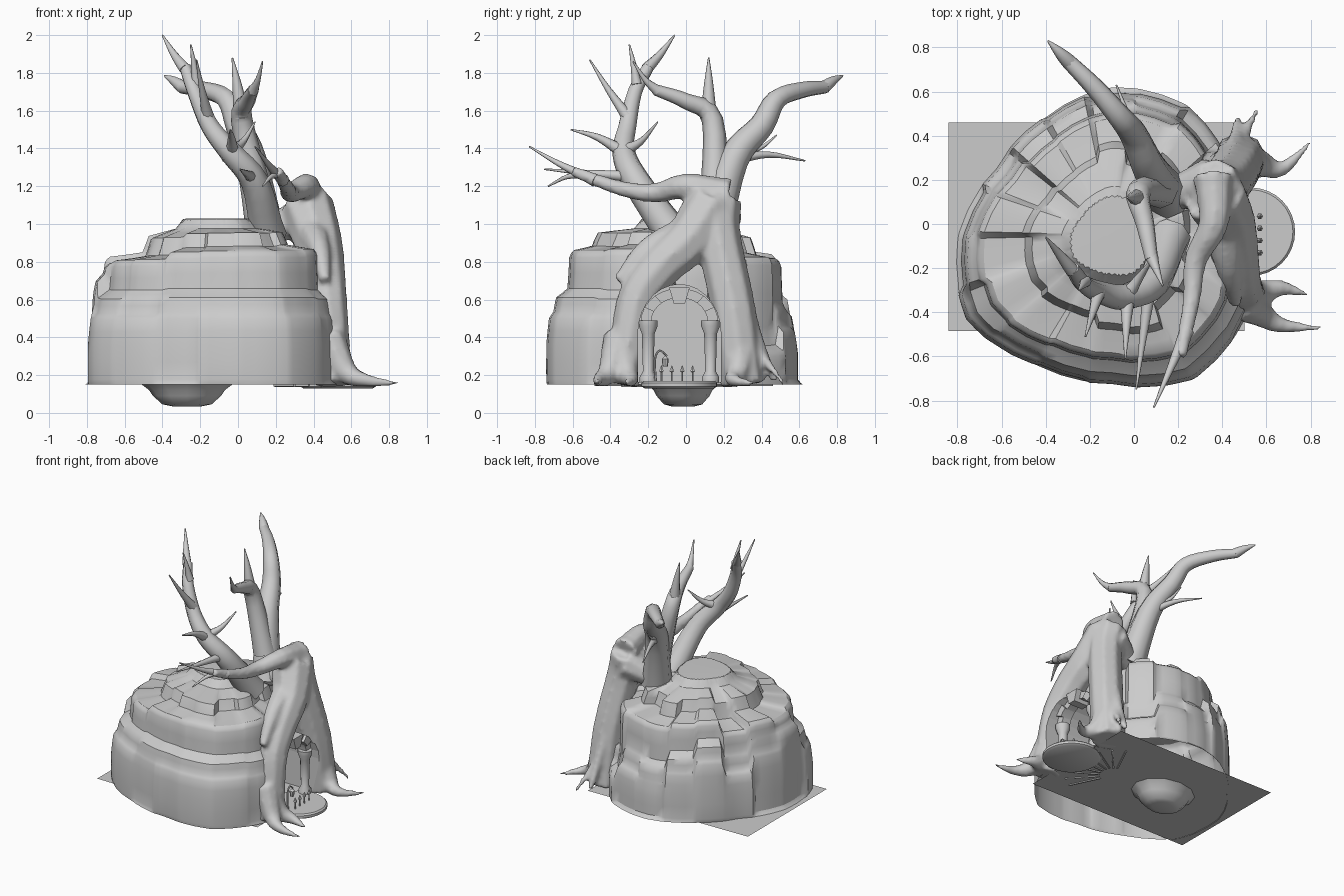
import bpy, bmesh, math, random
from mathutils import Vector

if "Cube" in bpy.data.objects:
    bpy.data.objects.remove(bpy.data.objects["Cube"])
random.seed(11)
YC = -.035  # middle of the doorway


def finish(name, bm, angle=35):
    bmesh.ops.recalc_face_normals(bm, faces=bm.faces)
    me = bpy.data.meshes.new(name)
    bm.to_mesh(me)
    bm.free()
    ob = bpy.data.objects.new(name, me)
    bpy.context.collection.objects.link(ob)
    bpy.ops.object.select_all(action='DESELECT')
    ob.select_set(True)
    bpy.context.view_layer.objects.active = ob
    if angle:
        bpy.ops.object.shade_smooth_by_angle(angle=math.radians(angle))
    return ob


def loft(bm, rings):
    rows = [[bm.verts.new(p) for p in r] for r in rings]
    n = len(rows[0])
    for a, b in zip(rows, rows[1:]):
        for i in range(n):
            bm.faces.new((a[i], a[(i + 1) % n], b[(i + 1) % n], b[i]))
    bm.faces.new(rows[0][::-1])
    bm.faces.new(rows[-1])


def tube(bm, r0, r1, *pts, sides=8, sub=4, power=1):
    """Limb through the points, tapering from r0 to r1."""
    P = [Vector(p) for p in pts]
    P = [2 * P[0] - P[1]] + P + [2 * P[-1] - P[-2]]
    path = []
    for a, b, c, d in zip(P, P[1:], P[2:], P[3:]):
        for k in range(sub):
            t = k / sub
            path.append(0.5 * (2*b + (c-a)*t + (2*a-5*b+4*c-d)*t*t + (3*b-a-3*c+d)*t**3))
    path.append(P[-2])
    rings, u = [], None
    for i, p in enumerate(path):
        t = (path[min(i+1, len(path)-1)] - path[max(i-1, 0)]).normalized()
        u = t.orthogonal() if u is None else u - t * u.dot(t)
        u.normalize()
        v = t.cross(u)
        r = r0 + (r1 - r0) * (i / (len(path) - 1)) ** power
        rings.append([p + r * (math.cos(q) * u + math.sin(q) * v)
                      for q in [2 * math.pi * k / sides for k in range(sides)]])
    loft(bm, rings)


def twig(bm, r, a, b, sag, power=.8):
    """Pointed side shoot from a to b, bowed by sag in height."""
    a, b = Vector(a), Vector(b)
    tube(bm, r, .004, a, a.lerp(b, .5) + Vector((0, 0, sag)), b, power=power)


def lathe(bm, x, y, prof, sides=12):
    loft(bm, [[(x + r*math.cos(2*math.pi*k/sides), y + r*math.sin(2*math.pi*k/sides), z)
               for k in range(sides)] for r, z in prof])


def arch(w, spring, top, n=14):
    return [(YC - w*math.cos(math.pi*k/n), spring + (top-spring)*math.sin(math.pi*k/n)) for k in range(n+1)]


# doorway cutter
bm = bmesh.new()
w = .22
prof = [(YC - w, .163)] + arch(w, .42, .68) + [(YC + w, .163)]
loft(bm, [[(x, y, z) for y, z in prof] for x in (.2, 1)])
cutter = finish("doorway_cutter", bm, 0)
cutter.hide_render = True
cutter.display_type = 'WIRE'


def cut(ob):
    m = ob.modifiers.new("doorway", 'BOOLEAN')
    m.object, m.operation, m.solver = cutter, 'DIFFERENCE', 'EXACT'


# terraced rock mound: blocky columns around an irregular outline
R = [.59, .62, .68, .67, .61, .60, .70, .76, .68, .67, .75, .71]
COLS = 18
cols = []
rnd = random.uniform
for c in range(COLS):
    mid = 2 * math.pi * (c + .5) / COLS
    k = .4 if math.sin(mid) < -.3 else 1
    low = .12 * max(0, math.cos(mid - .9)) ** 3           # steps down behind the trunk
    west = max(0, -math.cos(mid))
    d, e = rnd(-.1, .06) * k - low, rnd(-.05, .03) * k - low / 2 - .06 * west
    s1, s2, s3, h = 1 + rnd(-.04, .02) * k, .95 + rnd(-.05, .02) * k, .85 + rnd(-.05, .04) * k, rnd(-.07, .07)
    prof = [(1, .15), (s1, .17), (s1, .38 + d / 2), (s1 * .98, .53 + d), (s2, .56 + d), (s2 * .98, .64 + d),
            (s3, .68 + d), (s3 - .01, .84 + e), (s3 - .04, .87 + e), (.58 + h, .89 + e), (.55 + h, .96 + e / 2),
            (.32, .975), (.27, 1.03)]
    for g in (.06, .5, .94):
        a = 2 * math.pi * (c + g) / COLS
        q = a / math.pi * 6
        i, f = int(q) % 12, q % 1
        r = R[i] * (1 - f) + R[(i + 1) % 12] * f
        cols.append([(-.1 + r*w*math.cos(a), -.05 + r*w*math.sin(a), z) for w, z in prof])
bm = bmesh.new()
loft(bm, list(zip(*cols)))
crease = bm.edges.layers.float.new("crease_edge")
for ed in bm.edges:
    ed[crease] = 1 if all(v.co.z < .16 for v in ed.verts) else .45
rock = finish("rock_mound", bm, 45)
m = rock.modifiers.new("soften", 'SUBSURF')
m.levels = m.render_levels = 1
cut(rock)
bpy.ops.object.modifier_apply(modifier="soften")
bpy.ops.object.modifier_apply(modifier="doorway")
bm = bmesh.new()                                          # the mound is an open shell underneath
bm.from_mesh(rock.data)
bmesh.ops.delete(bm, geom=[f for f in bm.faces if all(v.co.z < .155 for v in f.verts)], context='FACES')
bm.to_mesh(rock.data)
bm.free()

# hollow trunk: two legs arching over the doorway into one stump, with roots
bm = bmesh.new()
tube(bm, .1, .15, (.5, -.34, .15), (.49, -.3, .4), (.47, -.25, .62), (.45, -.13, .78), (.42, .02, .92),
     (.36, .14, 1.1), power=2)
tube(bm, .12, .12, (.48, .3, .15), (.46, .25, .55), (.4, .17, .95), (.36, .18, 1.13))
for y0, ym, tip in [(-.35, -.46, (.85, -.47)), (-.34, -.29, (.79, -.32)), (.3, .25, (.8, .37))]:
    tube(bm, .09, .01, (.48, y0, .4), (.57, (y0 + ym) / 2, .22), (.67, ym, .175), (*tip, .155))
tube(bm, .06, .012, (.43, .24, .85), (.47, .35, .4), (.56, .52, .15))         # outer roots
tube(bm, .05, .02, (.42, .24, .8), (.46, .38, .38), (.47, .47, .17))
tube(bm, .09, .03, (.38, .05, .98), (.43, -.2, .87), (.46, -.36, .7))         # ridge over the arch
tube(bm, .1, .03, (.36, .22, 1.15), (.36, 0, 1.2), (.28, -.16, 1.165), (.26, -.35, 1.19), (.21, -.6, 1.28), power=.6)
tube(bm, .11, .07, (.36, .2, 1.05), (.14, .12, .95))                          # back buttress
trunk = finish("hollow_trunk", bm, 60)
m = trunk.modifiers.new("fuse", 'REMESH')
m.mode, m.voxel_size, m.use_smooth_shade = 'VOXEL', .016, True
m = trunk.modifiers.new("relax", 'SMOOTH')
m.iterations = 4
cut(trunk)

# back tree
bm = bmesh.new()
tube(bm, .11, .034, (.15, .13, .93), (.07, .25, 1.34), (0, .4, 1.52), (-.06, .48, 1.66), (-.18, .62, 1.71),
     (-.3, .74, 1.725), power=.6)
twig(bm, .035, (-.29, .73, 1.723), (-.39, .83, 1.785), .005, 1.5)
tube(bm, .08, .03, (.12, .15, 1.12), (.02, .14, 1.55), (.05, 0, 1.65), (.08, -.16, 1.71), power=.7)
twig(bm, .031, (.08, -.15, 1.705), (.13, -.28, 1.86), -.02)
twig(bm, .045, (.02, .12, 1.56), (-.03, .12, 1.88), .02, 1)
twig(bm, .034, (.07, .24, 1.34), (-.08, .63, 1.335), .03)
twig(bm, .02, (.02, .34, 1.385), (-.02, .48, 1.47), -.015)
finish("back_tree", bm, 60)

# front tree
bm = bmesh.new()
tube(bm, .1, .032, (.16, -.06, .93), (.09, -.26, 1.22), (-.04, -.33, 1.38), (-.15, -.31, 1.52), (-.23, -.27, 1.7),
     (-.28, -.2, 1.83), power=.6)
twig(bm, .032, (-.28, -.21, 1.82), (-.4, -.06, 2), -.01, 1.2)
twig(bm, .028, (-.22, -.26, 1.74), (-.25, -.3, 1.95), .01)
twig(bm, .034, (-.16, -.31, 1.57), (-.22, -.51, 1.87), -.01)
twig(bm, .038, (-.03, -.33, 1.38), (-.04, -.61, 1.5), .02)
twig(bm, .036, (-.03, -.32, 1.39), (.09, -.15, 1.54), -.025)
twig(bm, .034, (.07, -.29, 1.25), (.01, -.75, 1.29), 0)
# tips of the long low limb
twig(bm, .034, (.24, -.48, 1.23), (.09, -.83, 1.41), -.01)
twig(bm, .024, (.22, -.53, 1.26), (.13, -.73, 1.2), .02)
finish("front_tree", bm, 60)

# doorway: round step, pillars, inner arch stones and keystone
bm = bmesh.new()
lathe(bm, .53, YC, [(.185, .13), (.2, .14), (.2, .158), (.19, .168)], 32)
finish("door_step", bm)
bm = bmesh.new()
for side in (-1, 1):
    lathe(bm, .47, YC + .165 * side, [(.045, .16), (.045, .19), (.028, .22), (.034, .42), (.05, .46), (.05, .49)])
finish("pillars", bm)
bm = bmesh.new()
outer, inner = arch(.205, .48, .66), arch(.15, .48, .61)
for k in range(0, 13, 2):
    grow = .01 * (k % 4)
    g = outer[k:k + 3] + inner[k:k + 3][::-1]
    loft(bm, [[(x, y, z) for y, z in g] for x in (.42, .49 + grow)])
loft(bm, [[(x, YC + s * y, z) for s, y, z in [(-1, .055, .665), (1, .055, .665), (1, .03, .58), (-1, .03, .58)]]
          for x in (.41, .53)])
finish("arch_stones", bm, 25)

# picket fence and hanging lantern
bm = bmesh.new()
for k in range(4):
    lathe(bm, .57, -.13 + .055 * k, [(.005, .16), (.005, .215), (.014, .22), (.002, .25)], 6)
finish("pickets", bm)
bm = bmesh.new()
tube(bm, .007, .005, (.53, -.16, .16), (.53, -.165, .28), (.53, -.14, .33), (.53, -.1, .3), sides=6)
lathe(bm, .53, -.11, [(.004, .3), (.018, .285), (.014, .245)], 8)
finish("lantern_post", bm)

# flat ground sheet, radial floor boards and the bowl below
bm = bmesh.new()
bm.faces.new([bm.verts.new((x, y, .147 - .008 * x))
              for x, y in [(-.84, -.485), (.5, -.485), (.5, .46), (-.84, .46)]])
finish("ground_sheet", bm, 0)
bm = bmesh.new()
for k in range(9):
    a = math.radians(16 * (k - 4))
    tube(bm, .008, .008, *[(.15 + r*math.cos(a), YC + r*math.sin(a), .144) for r in (.1, .34)], sides=4, sub=1)
finish("floor_boards", bm, 0)
bm = bmesh.new()
lathe(bm, -.27, -.02, [(.08, .035), (.13, .045), (.18, .09), (.2, .12), (.24, .15)])
for v in bm.verts:
    v.co.y *= .78
finish("bowl_underneath", bm, 40)
